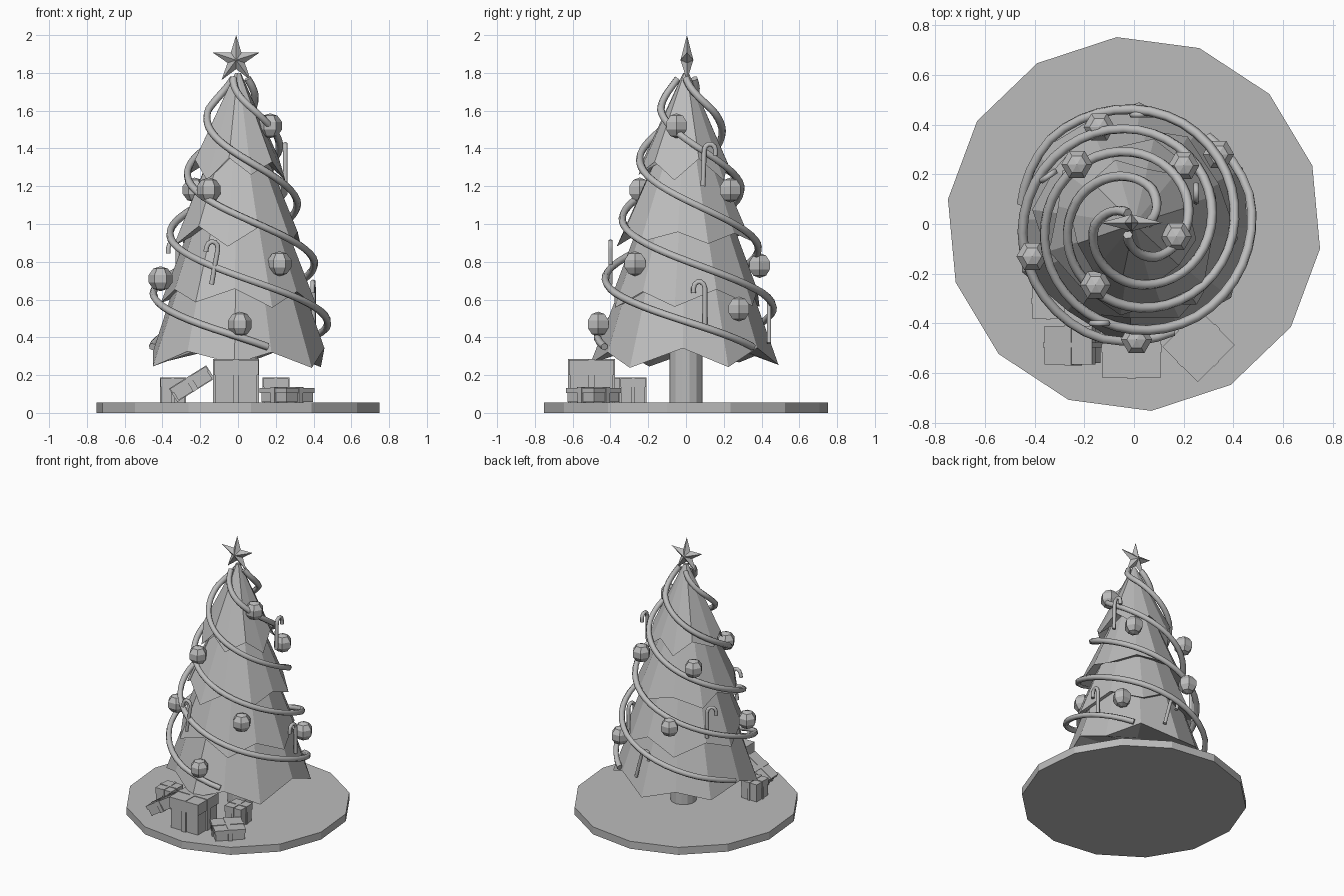
import bpy, bmesh, random
from math import sin, cos, pi, radians
from mathutils import Vector, Matrix

random.seed(4)
if "Cube" in bpy.data.objects:
    bpy.data.objects.remove(bpy.data.objects["Cube"], do_unlink=True)

grey = bpy.data.materials.new("plain_grey")
grey.use_nodes = True
tone = (0.5, 0.5, 0.5, 1)
grey.diffuse_color = tone
grey.node_tree.nodes["Principled BSDF"].inputs["Base Color"].default_value = tone


def finish(name, bm, place=Matrix()):
    bmesh.ops.recalc_face_normals(bm, faces=bm.faces)
    mesh = bpy.data.meshes.new(name)
    bm.to_mesh(mesh)
    bm.free()
    mesh.materials.append(grey)
    obj = bpy.data.objects.new(name, mesh)
    obj.matrix_world = place
    bpy.context.collection.objects.link(obj)
    return obj


def polar(r, angle, z):
    return Vector((r * cos(angle), r * sin(angle), z))


def prism(name, sides, radius, z0, z1, x=0, turn=0):
    bm = bmesh.new()
    bmesh.ops.create_cone(bm, cap_ends=True, segments=sides, radius1=radius,
                          radius2=radius, depth=z1 - z0)
    place = Matrix.Translation((x, 0, (z0 + z1) / 2)) @ Matrix.Rotation(turn, 4, "Z")
    # the cone primitive starts its ring on the y axis
    finish(name, bm, place)


def tube(name, points, radius, sides_level):
    curve = bpy.data.curves.new(name, "CURVE")
    curve.dimensions = "3D"
    curve.bevel_depth = radius
    curve.bevel_resolution = sides_level
    curve.use_fill_caps = True
    spline = curve.splines.new("POLY")
    spline.points.add(len(points) - 1)
    for p, co in zip(spline.points, points):
        p.co = (*co, 1)
        p.radius = 1
    curve.materials.append(grey)
    obj = bpy.data.objects.new(name, curve)
    bpy.context.collection.objects.link(obj)
    return obj


# Round base and trunk
prism("base", 14, 0.755, 0, 0.055, turn=radians(5.3))
prism("trunk", 14, 0.088, 0.05, 0.5, x=0.02)


# Foliage tiers: six drooping points, notches between, hollowed underside
def tier(name, z_top, r_top, z_hem, r_hem, lift, turn):
    bm = bmesh.new()
    rings = [[], [], []]
    for i in range(12):
        a = radians(turn + 30 * i) + random.uniform(-0.06, 0.06)
        notch = i % 2
        r = r_hem * (0.9 if notch else 1) + random.uniform(-0.012, 0.012)
        z = z_hem + lift * notch + random.uniform(-0.02, 0.02)
        rings[0].append(bm.verts.new(polar(r_top, a, z_top)))
        rings[1].append(bm.verts.new(polar(r, a, z)))
        rings[2].append(bm.verts.new(polar(r_hem * 0.45, a, z_hem + 0.11)))
    for upper, lower in zip(rings, rings[1:]):
        for i in range(12):
            j = (i + 1) % 12
            bm.faces.new((upper[i], upper[j], lower[j], lower[i]))
    bm.faces.new(rings[0])
    bm.faces.new(rings[2])
    finish(name, bm)


tier("foliage_bottom", 0.76, 0.31, 0.25, 0.5, 0.08, 205)
tier("foliage_lower", 1.08, 0.22, 0.57, 0.42, 0.09, 235)
tier("foliage_upper", 1.42, 0.13, 0.9, 0.36, 0.07, 200)
tier("foliage_top", 1.8, 0.015, 1.25, 0.26, 0.08, 228)

# Three garlands winding down the tree
profile = [(0, 0.05), (0.12, 0.16), (0.28, 0.24), (0.45, 0.31),
           (0.62, 0.38), (0.8, 0.45), (0.93, 0.48), (1, 0.46)]


def garland_radius(u):
    for (u0, r0), (u1, r1) in zip(profile, profile[1:]):
        if u <= u1:
            return r0 + (r1 - r0) * (u - u0) / (u1 - u0)
    return profile[-1][1]


for k in range(3):
    path = []
    for i in range(61):
        u = i / 60
        path.append(polar(garland_radius(u), radians(120 * k + 530 * u), 1.77 - 1.42 * u))
    tube(f"garland_{k + 1}", path, 0.02, 1)

# Faceted baubles
baubles = [(0.01, -0.465, 0.47), (-0.155, -0.245, 1.18), (-0.41, -0.13, 0.71),
           (-0.23, 0.24, 1.18), (-0.14, 0.39, 0.78), (0.2, 0.235, 1.18),
           (0.34, 0.28, 0.55), (0.22, -0.27, 0.79), (0.17, -0.05, 1.52)]
for k, spot in enumerate(baubles):
    bm = bmesh.new()
    bmesh.ops.create_uvsphere(bm, u_segments=6, v_segments=5, radius=0.066)
    finish(f"bauble_{k + 1}", bm,
           Matrix.Translation(spot) @ Matrix.Rotation(pi / 6, 4, "Z"))


# Hooked canes: foot position, facing of the hook, lean
def cane(name, foot, heading, lean):
    path = [Vector((0, 0, 0)), Vector((0, 0, 0.19))]
    for i in range(1, 6):
        a = pi * i / 5
        path.append(Vector((0.03 - 0.03 * cos(a), 0, 0.19 + 0.035 * sin(a))))
    path.append(Vector((0.06, 0, 0.165)))
    obj = tube(name, path, 0.013, 1)
    obj.matrix_world = (Matrix.Translation(foot) @ Matrix.Rotation(radians(heading), 4, "Z")
                        @ Matrix.Rotation(radians(lean), 4, "Y"))


cane("cane_front", (-0.14, -0.4, 0.68), 180, -10)
cane("cane_right", (0.4, 0.1, 0.47), 265, 0)
cane("cane_high", (0.25, 0.09, 1.2), 90, 2)
cane("cane_back", (0.1, 0.44, 0.37), 180, 15)
cane("cane_rear", (-0.32, 0.21, 0.68), 215, 0)

# Faceted star
bm = bmesh.new()
rim = []
for i in range(10):
    a = pi / 2 + i * pi / 5
    r = 0.048 if i % 2 else 0.132
    rim.append(bm.verts.new((r * cos(a), 0, r * sin(a))))
for side in (-1, 1):
    hub = bm.verts.new((0, side * 0.034, 0))
    for i in range(10):
        bm.faces.new((rim[i], rim[(i + 1) % 10], hub))
finish("star", bm, Matrix.Translation((-0.01, 0.005, 1.868)))


# Gifts: box, wider lid and crossed ribbons
def gift(name, centre, size, turn=0, tilt=0):
    w, d, h = size
    lid = h * 0.35
    blocks = [((0, 0, -lid / 2), (w * 0.94, d * 0.94, h - lid)),
              ((0, 0, h / 2 - lid / 2), (w, d, lid)),
              ((0, 0, 0), (w * 0.14, d + 0.008, h + 0.008)),
              ((0, 0, 0), (w + 0.008, d * 0.14, h + 0.008))]
    bm = bmesh.new()
    for spot, dims in blocks:
        bmesh.ops.create_cube(bm, size=1, matrix=Matrix.Translation(spot)
                              @ Matrix.Diagonal((*dims, 1)))
    finish(name, bm, Matrix.Translation(centre) @ Matrix.Rotation(radians(turn), 4, "Z")
           @ Matrix.Rotation(radians(tilt), 4, "Y"))


gift("gift_large", (-0.01, -0.5, 0.168), (0.235, 0.24, 0.226))
gift("gift_small_right", (0.2, -0.28, 0.119), (0.135, 0.135, 0.128))
gift("gift_flat", (0.26, -0.49, 0.095), (0.21, 0.2, 0.076), turn=45)
gift("gift_small_left", (-0.345, -0.31, 0.119), (0.13, 0.14, 0.128))
gift("gift_leaning", (-0.245, -0.487, 0.155), (0.225, 0.155, 0.075), tilt=-32)
